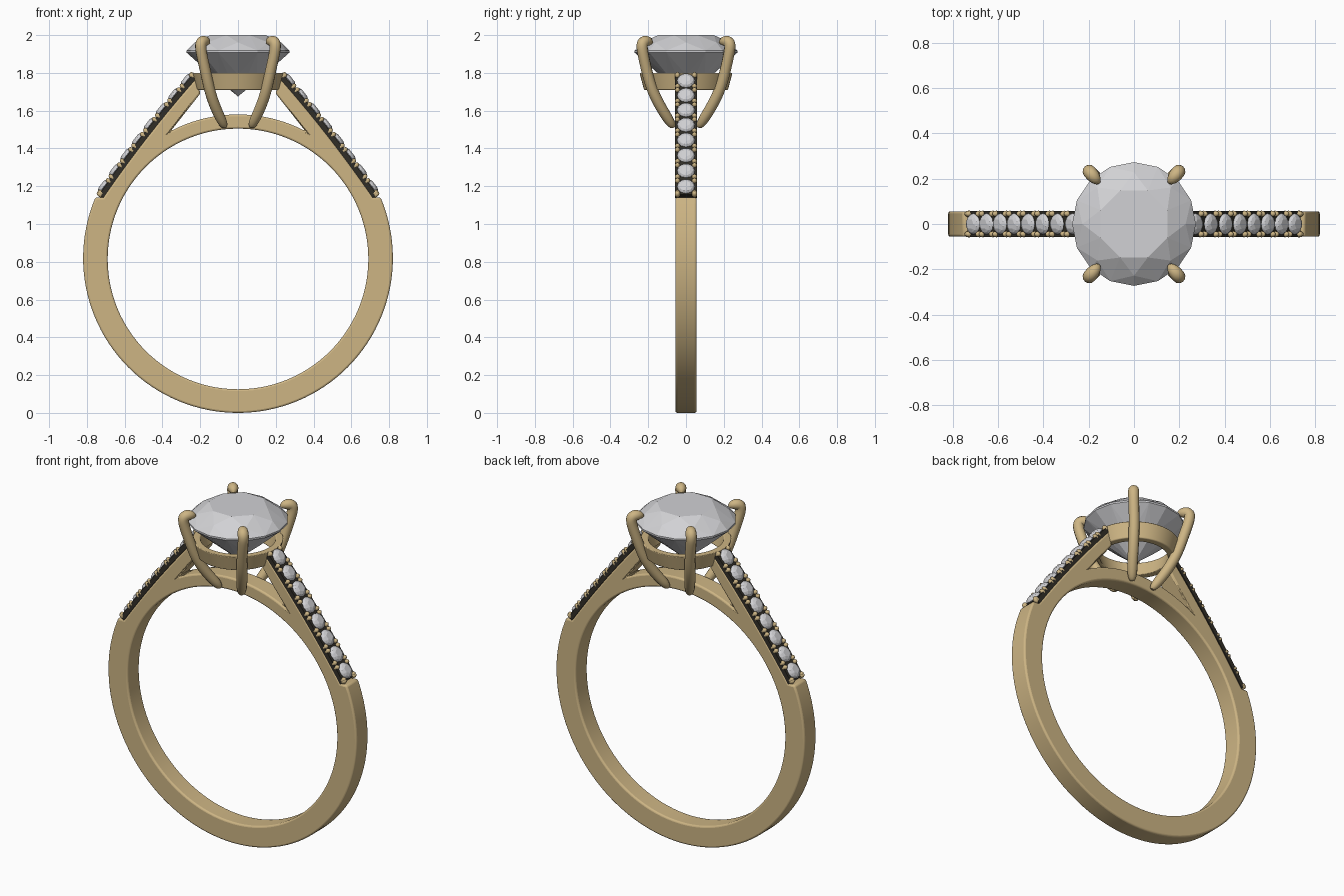
import bpy, bmesh
from math import sin, cos, pi, radians
from mathutils import Vector, Matrix

cube = bpy.data.objects.get("Cube")
if cube:
    bpy.data.objects.remove(cube, do_unlink=True)


def material(name, rgb, rough, metal=0.0):
    m = bpy.data.materials.new(name)
    m.use_nodes = True
    m.diffuse_color = (*rgb, 1)
    node = m.node_tree.nodes["Principled BSDF"]
    node.inputs["Base Color"].default_value = (*rgb, 1)
    node.inputs["Roughness"].default_value = rough
    return m


GOLD = material("warm gold", (0.61, 0.46, 0.23), 0.4)
STONE = material("pale stone", (0.64, 0.64, 0.66), 0.3)
DARK = material("dark recess", (0.03, 0.027, 0.02), 0.7)


def finish(name, bm, mat, smooth=True, mirror=False, bevel=0):
    """Turn a bmesh into an object, with optional mirror and bevel."""
    bmesh.ops.recalc_face_normals(bm, faces=bm.faces)
    mesh = bpy.data.meshes.new(name)
    bm.to_mesh(mesh)
    bm.free()
    mesh.materials.append(mat)
    ob = bpy.data.objects.new(name, mesh)
    bpy.context.collection.objects.link(ob)
    if mirror:
        mod = ob.modifiers.new("Mirror", "MIRROR")
        mod.use_axis[0] = True
    if bevel:
        mod = ob.modifiers.new("Bevel", "BEVEL")
        mod.width, mod.segments = bevel, 3
        mod.limit_method, mod.angle_limit = "ANGLE", radians(35)
        mod.use_clamp_overlap = False
    if smooth:
        bpy.ops.object.select_all(action="DESELECT")
        ob.select_set(True)
        bpy.context.view_layer.objects.active = ob
        bpy.ops.object.shade_smooth_by_angle(angle=radians(35))
    return ob


def prism(outline, half):
    """Extrude an x-z outline along y, leaving the x = 0 plane open."""
    bm = bmesh.new()
    face = bm.faces.new([bm.verts.new((x, -half, z)) for x, z in outline])
    ext = bmesh.ops.extrude_face_region(bm, geom=[face], use_keep_orig=True)
    verts = [v for v in ext["geom"] if isinstance(v, bmesh.types.BMVert)]
    bmesh.ops.translate(bm, verts=verts, vec=(0, 2 * half, 0))
    seam = [f for f in bm.faces if all(abs(v.co.x) < 1e-5 for v in f.verts)]
    bmesh.ops.delete(bm, geom=seam, context="FACES")
    return bm


def arc(cz, r, a, b, n):
    """Points of an arc about (0, cz); angles in degrees from +x."""
    angles = [radians(a + (b - a) * i / n) for i in range(n + 1)]
    return [(0 if abs(cos(t)) < 1e-6 else r * cos(t), cz + r * sin(t)) for t in angles]


# Shoulder path carrying the small stones
LOW, HIGH = Vector((0.735, 1.155)), Vector((0.235, 1.795))
ALONG = (HIGH - LOW).normalized()
OUT = Vector((-ALONG.y, ALONG.x))
if OUT.x < 0:
    OUT = -OUT


def shoulder(t, lift=0.0):
    return LOW.lerp(HIGH, t) + OUT * (0.05 * t * (1 - t) + lift)


STEPS = [i / 10 for i in range(11)]
HALF = 0.056

# Band: lower shank, shoulders and the thin arch under the head
outline = arc(0.82, 0.82, -90, 23, 40)
outline += [tuple(shoulder(t, -0.026)) for t in STEPS]
outline += [(0.2, 1.69), (0.355, 1.493)]
outline += arc(0.815, 0.765, 63, 90, 10)
outline += arc(0.815, 0.69, 90, -90, 56)
finish("band", prism(outline, HALF), GOLD, mirror=True, bevel=0.01)

# Dark channel beneath the small stones
channel = [tuple(shoulder(t, 0.0)) for t in STEPS]
channel += [tuple(shoulder(t, -0.027)) for t in reversed(STEPS)]
finish("stone_channel", prism(channel, HALF + 0.001), DARK, smooth=False, mirror=True)


def frame(t, side=0.0, lift=0.0, scale=(1, 1, 1)):
    """Matrix on the shoulder: x along the path, y across, z outward."""
    p = shoulder(t, lift)
    m = Matrix(((ALONG.x, 0, OUT.x, p.x), (0, 1, 0, side),
                (ALONG.y, 0, OUT.y, p.y), (0, 0, 0, 1)))
    return m @ Matrix.Diagonal((*scale, 1))


def ring_points(r, z, n, turn=0.0):
    return [Vector((r * cos(2 * pi * (i + turn) / n), r * sin(2 * pi * (i + turn) / n), z))
            for i in range(n)]


def hull(bm, points):
    verts = [bm.verts.new(p) for p in points]
    bmesh.ops.convex_hull(bm, input=verts)


# Small shoulder stones
COUNT = 8
bm = bmesh.new()
gem = (ring_points(0.047, 0, 12) + ring_points(0.038, 0.012, 12, 0.5)
       + ring_points(0.024, 0.019, 6) + [Vector((0, 0, -0.03))])
for i in range(COUNT):
    m = frame((i + 0.5) / COUNT, lift=0.004)
    hull(bm, [m @ p for p in gem])
finish("shoulder_stones", bm, STONE, smooth=False, mirror=True)

# Gold beads gripping the small stones, in pairs at every gap
bm = bmesh.new()
for i in range(COUNT + 1):
    for shift in (-0.016, 0.016):
        t = min(max(i / COUNT + shift, 0.005), 0.99)
        for side in (-0.045, 0.045):
            bmesh.ops.create_icosphere(bm, subdivisions=2, radius=0.014,
                                       matrix=frame(t, side, -0.003, (1, 1, 1.5)))
finish("shoulder_beads", bm, GOLD, mirror=True)

# Tapered collar below the main stone
bm = bmesh.new()
section = [(0.222, 1.71), (0.246, 1.8), (0.205, 1.8), (0.182, 1.71)]
loops = [[bm.verts.new(p) for p in ring_points(r, z, 64)] for r, z in section]
for k, low in enumerate(loops):
    top = loops[(k + 1) % len(loops)]
    for i in range(64):
        j = (i + 1) % 64
        bm.faces.new((low[i], low[j], top[j], top[i]))
finish("collar", bm, GOLD, bevel=0.005)

# Main faceted stone
bm = bmesh.new()
hull(bm, ring_points(0.273, 1.908, 16) + ring_points(0.273, 1.918, 16)
     + ring_points(0.228, 1.961, 8) + ring_points(0.16, 2.0, 8, 0.5)
     + ring_points(0.14, 1.79, 8) + [Vector((0, 0, 1.675))])
bmesh.ops.dissolve_limit(bm, angle_limit=radians(1), verts=bm.verts, edges=bm.edges)
finish("main_stone", bm, STONE, smooth=False)

# Four curved claws hooked over the main stone
PATH = [(0.07, 0.068, 1.512, 0.35), (0.073, 0.072, 1.522, 0.9), (0.11, 0.118, 1.59, 1),
        (0.15, 0.178, 1.7, 1), (0.172, 0.208, 1.81, 1), (0.196, 0.23, 1.91, 1),
        (0.202, 0.238, 1.975, 1.05), (0.165, 0.193, 1.968, 1), (0.157, 0.184, 1.956, 0.35)]


def claw(name, sx, sy):
    curve = bpy.data.curves.new(name, "CURVE")
    curve.dimensions = "3D"
    curve.bevel_depth, curve.bevel_resolution = 0.029, 4
    curve.use_fill_caps = True
    spline = curve.splines.new("NURBS")
    spline.points.add(len(PATH) - 1)
    spline.order_u, spline.use_endpoint_u, spline.resolution_u = 4, True, 6
    for point, (x, y, z, r) in zip(spline.points, PATH):
        point.co, point.radius = (sx * x, sy * y, z, 1), r
    tube = bpy.data.objects.new(name, curve)
    bpy.context.collection.objects.link(tube)
    deps = bpy.context.evaluated_depsgraph_get()
    bm = bmesh.new()
    bm.from_mesh(bpy.data.meshes.new_from_object(tube.evaluated_get(deps)))
    bpy.data.objects.remove(tube, do_unlink=True)
    finish(name, bm, GOLD)


for sx, lr in ((1, "left"), (-1, "right")):
    for sy, fb in ((-1, "front"), (1, "back")):
        claw(f"{fb}_{lr}_claw", sx, sy)
